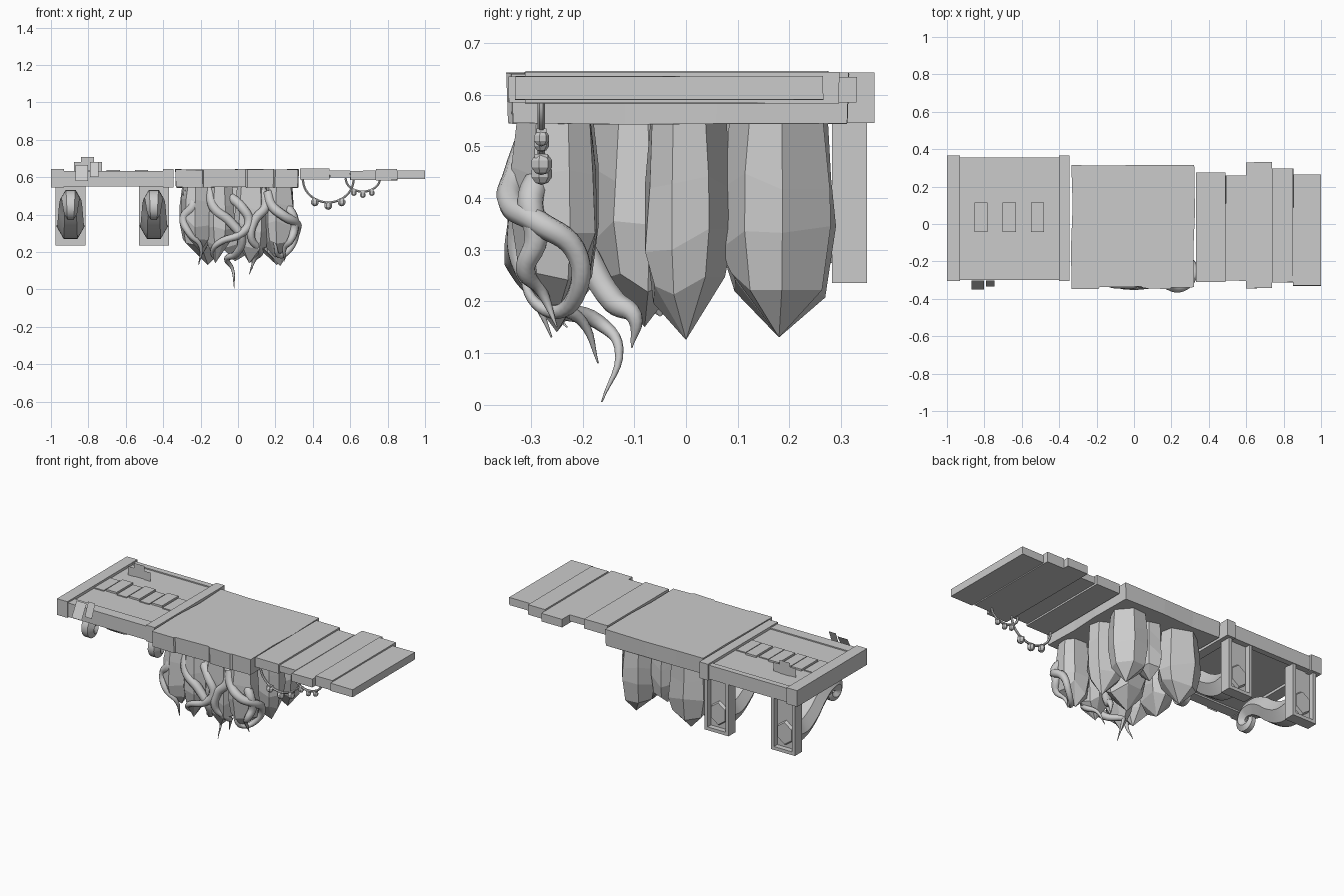
import bpy, bmesh, math, random
from mathutils import Vector

if "Cube" in bpy.data.objects:
    bpy.data.objects.remove(bpy.data.objects["Cube"])
random.seed(4)

def mesh_obj(name, bm):
    bmesh.ops.recalc_face_normals(bm, faces=bm.faces[:])
    me = bpy.data.meshes.new(name)
    bm.to_mesh(me)
    bm.free()
    ob = bpy.data.objects.new(name, me)
    bpy.context.collection.objects.link(ob)
    return ob

def box(name, x0, x1, y0, y1, z0, z1, jitter=0.0):
    bm = bmesh.new()
    bmesh.ops.create_cube(bm, size=1)
    for v in bm.verts:
        v.co = Vector((x0 + (x1 - x0) * (v.co.x + .5), y0 + (y1 - y0) * (v.co.y + .5),
                       z0 + (z1 - z0) * (v.co.z + .5)))
        v.co += Vector([random.uniform(-jitter, jitter) for _ in range(3)])
    return mesh_obj(name, bm)

def quad(name, pts):
    bm = bmesh.new()
    bm.faces.new([bm.verts.new(p) for p in pts])
    me = bpy.data.meshes.new(name)
    bm.to_mesh(me)
    bm.free()
    bpy.context.collection.objects.link(bpy.data.objects.new(name, me))

def tube(name, pts, radii, bevel_res=2, steps=6):
    cu = bpy.data.curves.new(name, 'CURVE')
    cu.dimensions = '3D'
    cu.bevel_depth = 1.0
    cu.bevel_resolution = bevel_res
    cu.resolution_u = steps
    cu.use_fill_caps = True
    sp = cu.splines.new('BEZIER')
    sp.bezier_points.add(len(pts) - 1)
    for b, p, r in zip(sp.bezier_points, pts, radii):
        b.co = p
        b.radius = r
        b.handle_left_type = b.handle_right_type = 'AUTO'
    ob = bpy.data.objects.new(name, cu)
    bpy.context.collection.objects.link(ob)
    bpy.ops.object.select_all(action='DESELECT')
    ob.select_set(True)
    bpy.context.view_layer.objects.active = ob
    bpy.ops.object.convert(target='MESH')
    bpy.ops.object.shade_smooth_by_angle(angle=math.radians(50))

# --- Left platform: framed panel ---
box("panel", -.98, -.36, -.28, .34, .56, .627)
box("front_rail", -.99, -.36, -.30, -.235, .55, .634)
box("back_rail", -.99, -.36, .32, .355, .55, .634)
box("left_end_cap", -1.0, -.93, -.305, .365, .545, .643)
box("right_end_cap", -.402, -.345, -.305, .365, .545, .643)

# Row of alternating blocks on the panel
for i in range(7):
    x = -.895 + i * .076
    if i % 2:
        box("inlay_block_large", x - .035, x + .035, -.042, .115, .61, .638)
    else:
        box("inlay_block_small", x - .032, x + .032, -.052, .102, .61, .633)

# Thin single-sided tags: leaning on the front, upright on the panel
for x0, x1, y0, z0, z1 in ((-.87, -.803, -.35, .58, .665), (-.792, -.745, -.335, .60, .68)):
    quad("front_tag", [(x0, y0, z0), (x1, y0, z0), (x1, -.302, z1), (x0, -.302, z1)])
for x0, x1, y, z1 in ((-.877, -.835, .2, .68), (-.84, -.77, .205, .707), (-.77, -.727, .2, .68)):
    quad("upright_tag", [(x0, y, .62), (x1, y, .62), (x1, y, z1), (x0, y, z1)])

# Wall brackets: framed plate, bolt and scrolled horn
for cx in (-.895, -.45):
    box("bracket_plate", cx - .075, cx + .075, .285, .318, .24, .56)
    for s in (-1, 1):
        box("bracket_side", cx + s * .07 - .01, cx + s * .07 + .01, .283, .35, .235, .555)
    box("bracket_bottom", cx - .08, cx + .08, .283, .35, .235, .255)
    bm = bmesh.new()
    bmesh.ops.create_cone(bm, cap_ends=True, segments=6, radius1=.075, radius2=.066, depth=.02)
    for v in bm.verts:
        v.co = Vector((cx + v.co.x * .8, .326 + v.co.z, .345 + v.co.y))
    mesh_obj("bracket_bolt", bm)
    path = [(.29, .34), (.21, .335), (.11, .38), (.02, .45), (-.07, .485), (-.14, .47),
            (-.155, .42), (-.115, .40), (-.09, .43), (-.11, .45)]
    rad = [.075, .073, .068, .062, .054, .046, .038, .03, .022, .012]
    tube("bracket_horn", [(cx, y, z) for y, z in path], rad, 1, 4)

# --- Middle platform: rough-edged slab ---
slab = [(-.335, -.347), (-.19, -.347), (-.185, -.338), (.04, -.335), (.05, -.343), (.19, -.348),
        (.2, -.34), (.322, -.338), (.318, -.12), (.326, .06), (.322, .315), (.05, .316),
        (-.15, .312), (-.335, .315), (-.328, .1), (-.336, -.1)]
bm = bmesh.new()
low = [bm.verts.new((x * .99, y * .99, .542 + random.uniform(0, .006))) for x, y in slab]
top = [bm.verts.new((x, y, .639 + random.uniform(0, .004))) for x, y in slab]
for i in range(len(slab)):
    j = (i + 1) % len(slab)
    bm.faces.new((low[i], low[j], top[j], top[i]))
bm.faces.new(top)
bm.faces.new(low[::-1])
mesh_obj("stone_slab", bm)

# Faceted hanging rocks, slightly bulging, with a blunt point
rocks = [(-.22, -.25, .088, .085, .2), (-.1, -.25, .085, .082, .14), (.07, -.25, .095, .082, .14),
         (.215, -.25, .088, .088, .17), (-.21, -.05, .1, .12, .17), (0, -.08, .12, .11, .15),
         (.2, 0, .1, .09, .125), (-.16, .18, .125, .108, .13), (.19, .18, .11, .108, .13),
         (.03, .15, .07, .09, .22)]
for x, y, rx, ry, zb in rocks:
    bm = bmesh.new()
    n, rings = 7, []
    h = .55 - zb
    tw = random.uniform(0, .9)
    spread = [random.uniform(-.25, .25) for _ in range(n)]
    for f, s in ((0, .88), (.28, .99), (.55, 1.04), (.77, .84)):
        ring = []
        for k in range(n):
            a = tw + (k + spread[k]) * math.tau / n
            s2 = s * random.uniform(.95, 1.05)
            dz = random.uniform(-.03, .03) if f else 0
            ring.append(bm.verts.new((x + rx * s2 * math.cos(a), y + ry * s2 * math.sin(a), .553 - h * f + dz)))
        rings.append(ring)
    tip = bm.verts.new((x + random.uniform(-.03, .03), y, zb))
    for a, b in zip(rings, rings[1:]):
        for k in range(n):
            bm.faces.new((a[k], a[(k + 1) % n], b[(k + 1) % n], b[k]))
    for k in range(n):
        bm.faces.new((rings[-1][k], rings[-1][(k + 1) % n], tip))
    bm.faces.new(rings[0])
    mesh_obj("hanging_rock", bm)

# Twisting roots on the front of the rocks
roots = [
    [(-.15, -.27, .54), (-.13, -.31, .44), (-.04, -.32, .36), (.02, -.31, .27), (-.01, -.25, .19),
     (-.06, -.17, .16), (-.03, -.13, .11), (-.02, -.163, .005)],
    [(.12, -.27, .54), (.15, -.31, .45), (.09, -.32, .37), (.07, -.32, .28), (.12, -.26, .2),
     (.09, -.2, .16), (.06, -.17, .08)],
    [(.16, -.3, .52), (.18, -.325, .45), (.25, -.338, .39), (.31, -.29, .355), (.31, -.215, .3),
     (.28, -.21, .22), (.22, -.26, .18), (.2, -.31, .23), (.19, -.29, .3)],
    [(-.27, -.25, .52), (-.24, -.31, .45), (-.29, -.3, .38), (-.26, -.32, .3), (-.2, -.3, .23),
     (-.21, -.26, .13)],
    [(-.05, -.26, .5), (.02, -.31, .44), (.06, -.32, .36), (.02, -.33, .3), (-.1, -.32, .25),
     (-.14, -.28, .2), (-.12, -.23, .15)],
    [(.23, -.26, .46), (.29, -.3, .4), (.3, -.29, .32), (.28, -.31, .26), (.25, -.28, .22), (.25, -.25, .15)],
    [(.03, -.2, .3), (.06, -.14, .2), (.08, -.1, .17), (.075, -.105, .11)],
]
for r in roots:
    n = len(r) - 1
    tube("root", r, [.026 * (1 - (i / n) ** 2.2) + .0015 for i in range(n + 1)])

# --- Right platform: wooden planks ---
for x0, x1, y0, y1, z0, z1 in ((.332, .49, -.31, .275, .588, .645), (.49, .6, -.303, .26, .597, .636),
                               (.6, .738, -.343, .33, .585, .634), (.738, .851, -.312, .297, .583, .643),
                               (.851, .999, -.33, .265, .59, .635)):
    box("plank", x0, x1, y0, y1, z0, z1, .001)

# Garlands with faceted beads
for x0, x1, sag in ((.345, .62, .13), (.575, .76, .072)):
    pts = []
    for i in range(9):
        a = math.pi * i / 8
        pts.append(((x0 + x1) / 2 - (x1 - x0) / 2 * math.cos(a), -.28, .595 - sag * math.sin(a)))
    tube("garland_rope", pts, [.007] * 9, 1, 3)
    for t in (.24, .5, .76):
        x = x0 + (x1 - x0) * t
        z = .595 - sag * math.sqrt(1 - (2 * t - 1) ** 2) - .018
        rad = .022 if sag > .1 else .016
        bm = bmesh.new()
        bmesh.ops.create_uvsphere(bm, u_segments=7, v_segments=5, radius=rad)
        bmesh.ops.translate(bm, verts=bm.verts[:], vec=(x, -.28, z))
        mesh_obj("garland_bead", bm)
        box("bead_cap", x - rad * .6, x + rad * .6, -.28 - rad * .6, -.28 + rad * .6, z + .011, z + .019)
